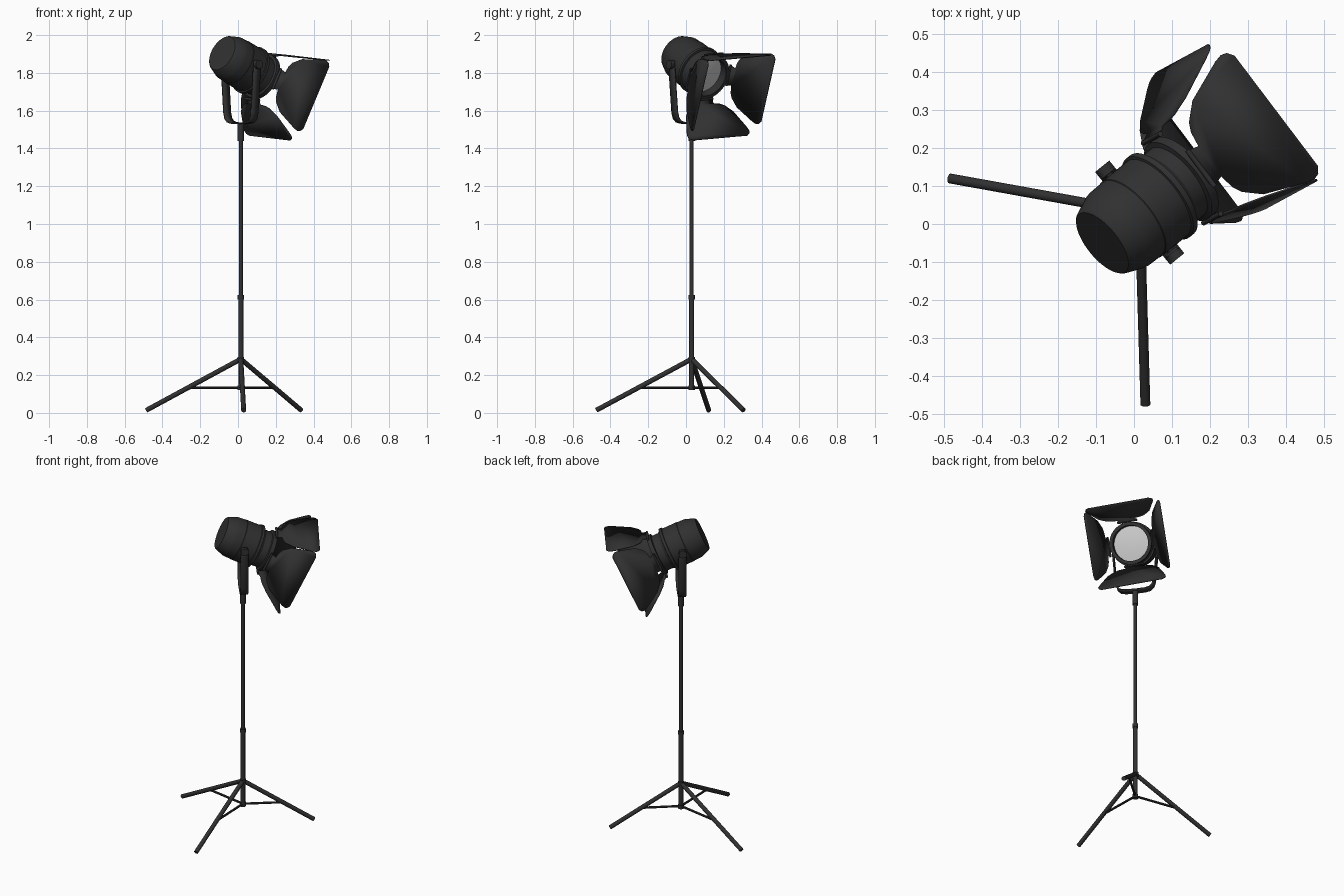
import bpy, bmesh, math
from math import radians, sin, cos, pi
from mathutils import Matrix, Vector

if "Cube" in bpy.data.objects:
    bpy.data.objects.remove(bpy.data.objects["Cube"])


def material(name, v):
    m = bpy.data.materials.new(name)
    m.diffuse_color = (v, v, v, 1)
    m.use_nodes = True
    m.node_tree.nodes["Principled BSDF"].inputs["Base Color"].default_value = m.diffuse_color
    return m


BLACK = material("black_metal", 0.03)
GLASS = material("lens_grey", 0.55)


def finish(name, bm, mat=BLACK, matrix=Matrix(), angle=35):
    bmesh.ops.recalc_face_normals(bm, faces=bm.faces)
    me = bpy.data.meshes.new(name)
    bm.to_mesh(me)
    bm.free()
    me.materials.append(mat)
    me.shade_smooth()
    me.set_sharp_from_angle(angle=radians(angle))
    ob = bpy.data.objects.new(name, me)
    ob.matrix_world = matrix
    bpy.context.collection.objects.link(ob)
    return ob


def rod(name, a, b, r, sides=20, matrix=Matrix()):
    """Cylinder between two points."""
    a, b = Vector(a), Vector(b)
    d = b - a
    bm = bmesh.new()
    m = Matrix.Translation((a + b) / 2) @ d.to_track_quat('Z', 'Y').to_matrix().to_4x4()
    bmesh.ops.create_cone(bm, cap_ends=True, segments=sides, radius1=r, radius2=r,
                          depth=d.length, matrix=m)
    return finish(name, bm, matrix=matrix)


def lathe(name, profile, matrix, mat=BLACK, sides=48):
    """Revolve (distance, radius) pairs around the local y axis."""
    bm = bmesh.new()
    vs = [bm.verts.new((r, t, 0)) for t, r in profile]
    es = [bm.edges.new(p) for p in zip(vs, vs[1:])]
    bmesh.ops.spin(bm, geom=vs + es, cent=(0, 0, 0), axis=(0, 1, 0),
                   angle=2 * pi, steps=sides, use_duplicate=False)
    bmesh.ops.remove_doubles(bm, verts=bm.verts, dist=1e-5)
    return finish(name, bm, mat, matrix, 28)


def thicken(ob, t):
    mod = ob.modifiers.new("thickness", 'SOLIDIFY')
    mod.thickness = t
    mod.offset = 0


PX, PY = 0.015, 0.03          # stand axis
def at(z):
    return (PX, PY, z)


# Stand column
rod("lower_pole", at(0.12), at(0.61), 0.0135)
rod("upper_pole", at(0.60), at(1.46), 0.011)
rod("pole_collar", at(0.60), at(0.625), 0.0165)
rod("leg_hub", at(0.265), at(0.295), 0.018)
rod("brace_hub", at(0.12), at(0.145), 0.017)
rod("yoke_socket", at(1.44), at(1.535), 0.017)

# Tripod legs and braces
for i, (fx, fy) in enumerate([(-0.485, 0.12), (0.03, -0.475), (0.335, 0.305)]):
    top, foot = Vector(at(0.285)), Vector((fx, fy, 0.014))
    rod(f"leg_{i}", top, foot, 0.013)
    rod(f"brace_{i}", at(0.134), top.lerp(foot, 0.56), 0.007, 10)

# Lamp frames: x = sideways, y = beam direction, z = up
TURN = Matrix.Translation(at(0)) @ Matrix.Rotation(radians(-51), 4, 'Z')
LAMP = (Matrix.Translation(at(1.845)) @ Matrix.Rotation(radians(-51), 4, 'Z')
        @ Matrix.Rotation(radians(-25), 4, 'X'))
DOORS = LAMP @ Matrix.Rotation(radians(4.5), 4, 'Y')

# Yoke: flat strap bent to a U
half = [(0.0, 1.533), (0.06, 1.535), (0.088, 1.542), (0.106, 1.56), (0.115, 1.59),
        (0.133, 1.80), (0.134, 1.865)]
path = [(-x, z) for x, z in half[:0:-1]] + half
bm = bmesh.new()
rows = []
for x, z in path:
    w = 0.018 if z > 1.86 else 0.024
    rows.append([bm.verts.new((x, s * w, z)) for s in (-1, 1)])
for a, b in zip(rows, rows[1:]):
    bm.faces.new((a[0], a[1], b[1], b[0]))
thicken(finish("yoke", bm, matrix=TURN), 0.008)

# Tilt knobs
for s, side in ((-1, "left"), (1, "right")):
    rod(f"tilt_bolt_{side}", (s * 0.11, 0, 1.845), (s * 0.14, 0, 1.845), 0.010, 16, TURN)
    rod(f"tilt_knob_{side}", (s * 0.137, 0, 1.845), (s * 0.157, 0, 1.845), 0.024, 16, TURN)

# Lamp housing with front flange and hood ring
lathe("lamp_housing", [
    (-0.14, 0), (-0.14, 0.097), (-0.135, 0.102), (-0.085, 0.121), (-0.075, 0.123),
    (-0.03, 0.124), (-0.028, 0.126), (0.065, 0.126), (0.067, 0.133), (0.083, 0.133),
    (0.085, 0.122), (0.10, 0.112), (0.14, 0.112), (0.143, 0.126), (0.168, 0.126),
    (0.168, 0.106), (0.11, 0.106)], LAMP)
lathe("lens", [(0.12, 0.107), (0.127, 0.06), (0.13, 0)], LAMP, GLASS)

# Barn doors: one mirrored outline, hinged at four sides of the ring
outline = [(0.058, 0.0), (0.05, 0.03), (0.09, 0.036), (0.115, 0.048), (0.155, 0.09),
           (0.200, 0.20), (0.205, 0.222), (0.200, 0.238), (0.182, 0.25)]
for name, turn, opening in (("top", 0, 21), ("right", 90, 20),
                            ("bottom", 180, 33), ("left", 270, 28)):
    m = (DOORS @ Matrix.Rotation(radians(turn), 4, 'Y')
         @ Matrix.Translation((0, 0.158, 0.132)) @ Matrix.Rotation(radians(opening), 4, 'X'))
    bm = bmesh.new()
    length = 0.96 if name != "top" else 1.0
    pts = outline + [(-x, y) for x, y in reversed(outline)]
    bm.faces.new([bm.verts.new((x, y * length, 0)) for x, y in pts])
    thicken(finish(f"barn_door_{name}", bm, matrix=m), 0.005)
    rod(f"door_hinge_{name}", (-0.06, 0, 0), (0.06, 0, 0), 0.007, 12, m)
